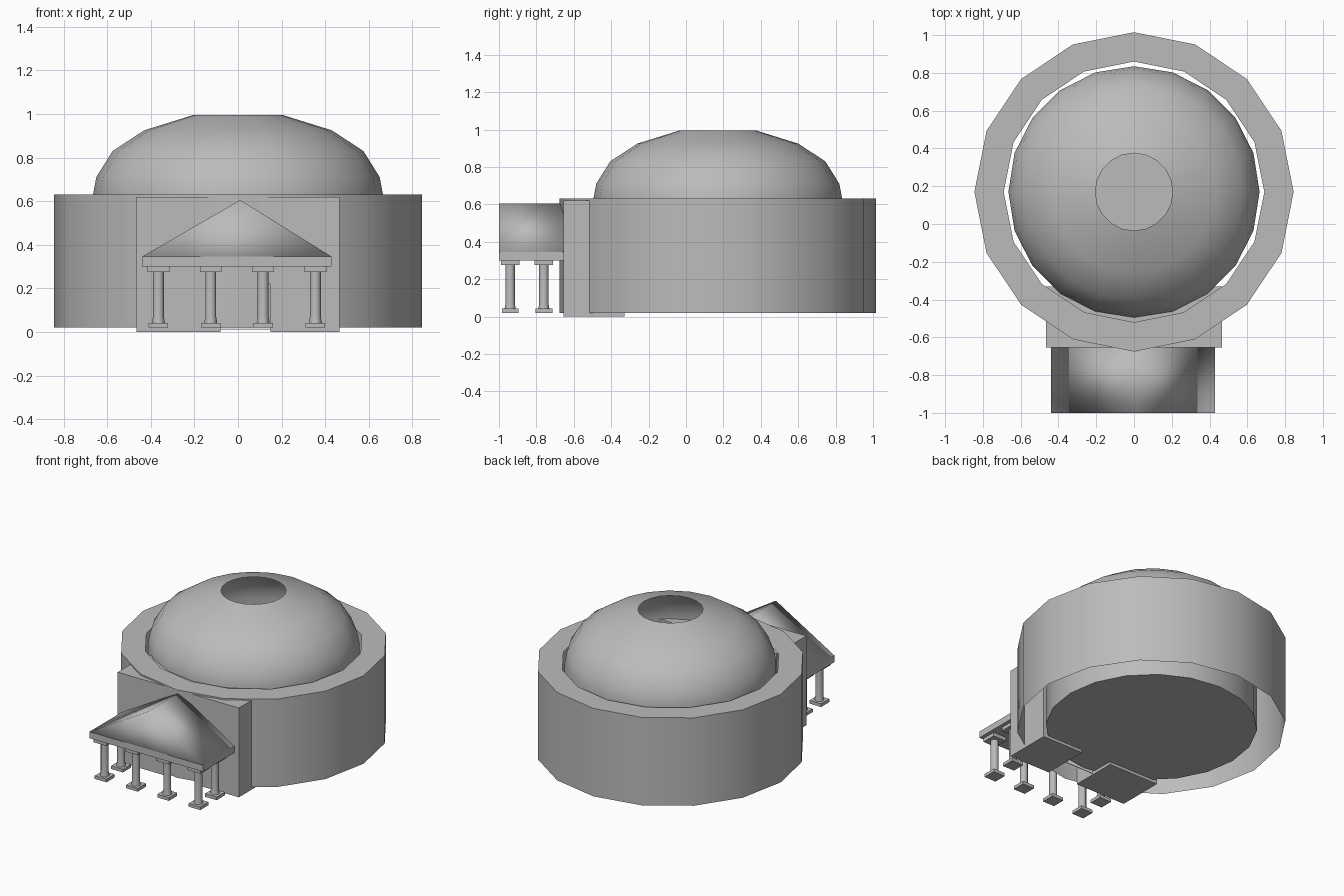
import bpy, bmesh, math

cube = bpy.data.objects.get("Cube")
if cube:
    bpy.data.objects.remove(cube)

CY = 0.17  # rotunda centre in y


def material(name, rgb):
    m = bpy.data.materials.new(name)
    m.use_nodes = True
    m.diffuse_color = (*rgb, 1)
    m.node_tree.nodes["Principled BSDF"].inputs["Base Color"].default_value = (*rgb, 1)
    return m


stone = material("grey stone", (0.5, 0.5, 0.5))
light = material("pale doorway", (0.95, 0.95, 0.95))


def add(name, bm, mat=stone, angle=None, recalc=True):
    """Turn a bmesh into an object, smooth below the given angle."""
    if recalc:
        bmesh.ops.recalc_face_normals(bm, faces=bm.faces)
    me = bpy.data.meshes.new(name)
    bm.to_mesh(me)
    bm.free()
    me.materials.append(mat)
    ob = bpy.data.objects.new(name, me)
    bpy.context.collection.objects.link(ob)
    if angle:
        bpy.ops.object.select_all(action='DESELECT')
        ob.select_set(True)
        bpy.context.view_layer.objects.active = ob
        bpy.ops.object.shade_smooth_by_angle(angle=math.radians(angle))
    return ob


def box(name, x0, x1, y0, y1, z0, z1, mat=stone):
    bm = bmesh.new()
    bmesh.ops.create_cube(bm, size=1)
    for v in bm.verts:
        v.co = ((x0 + x1) / 2 + v.co.x * (x1 - x0),
                (y0 + y1) / 2 + v.co.y * (y1 - y0),
                (z0 + z1) / 2 + v.co.z * (z1 - z0))
    return add(name, bm, mat)


def lathe(name, profile, sides, x, y, angle, cap_first=False):
    """Revolve (radius, height) points about a vertical axis."""
    bm = bmesh.new()
    rings = []
    for r, z in profile:
        rings.append([bm.verts.new((x + r * math.cos(2 * math.pi * i / sides),
                                    y + r * math.sin(2 * math.pi * i / sides), z))
                      for i in range(sides)])
    for a, b in zip(rings, rings[1:]):
        for i in range(sides):
            j = (i + 1) % sides
            bm.faces.new((a[i], a[j], b[j], b[i]))
    if cap_first:
        bm.faces.new(rings[0][::-1])
    return add(name, bm, stone, angle, recalc=False)


# Outer drum wall with its flat top ring
lathe("drum_wall", [(0.845, 0.02), (0.845, 0.63), (0.69, 0.63)], 16, 0, CY, 40)

# Floor, inner wall and open-topped dome
lathe("domed_hall", [(0.665, 0.02), (0.665, 0.63), (0.65, 0.71), (0.575, 0.83),
                     (0.43, 0.925), (0.205, 0.995)], 20, 0, CY, 40, cap_first=True)

# Entrance block: two piers and a wall above the doorway
DOOR = (-0.08, 0.15, 0.22)
box("entrance_left_pier", DOOR[1], 0.465, -0.655, -0.33, 0, 0.62)
box("entrance_right_pier", -0.465, DOOR[0], -0.655, -0.33, 0, 0.62)
box("entrance_lintel", DOOR[0], DOOR[1], -0.655, -0.33, DOOR[2], 0.62)
box("doorway_panel", DOOR[0], DOOR[1], -0.505, -0.5, 0.01, DOOR[2], light)

# Porch slab and gable roof
X0, X1, Y0, Y1 = -0.44, 0.43, -1.0, -0.655
box("porch_slab", X0, X1, Y0, Y1, 0.30, 0.345)
bm = bmesh.new()
front, back = [[bm.verts.new(p) for p in ((X0, y, 0.345), (X1, y, 0.345), (0.01, y, 0.605))]
               for y in (Y0, Y1)]
bm.faces.new(front)
bm.faces.new(back)
for i in range(3):
    j = (i + 1) % 3
    bm.faces.new((front[i], front[j], back[j], back[i]))
add("porch_roof", bm, stone, 100)

# Columns: four in front, one behind each corner
xs = [-0.365 + 0.24 * i for i in range(4)]
spots = [(x, -0.94) for x in xs] + [(x, -0.76) for x in (xs[0], xs[-1])]
for n, (x, y) in enumerate(spots, 1):
    lathe(f"column_shaft_{n}", [(0.03, 0.04), (0.025, 0.07), (0.025, 0.28)], 12, x, y, 40)
    for part, w, z0, z1 in (("base", 0.045, 0.02, 0.042), ("capital", 0.05, 0.275, 0.30)):
        box(f"column_{part}_{n}", x - w, x + w, y - w, y + w, z0, z1)
